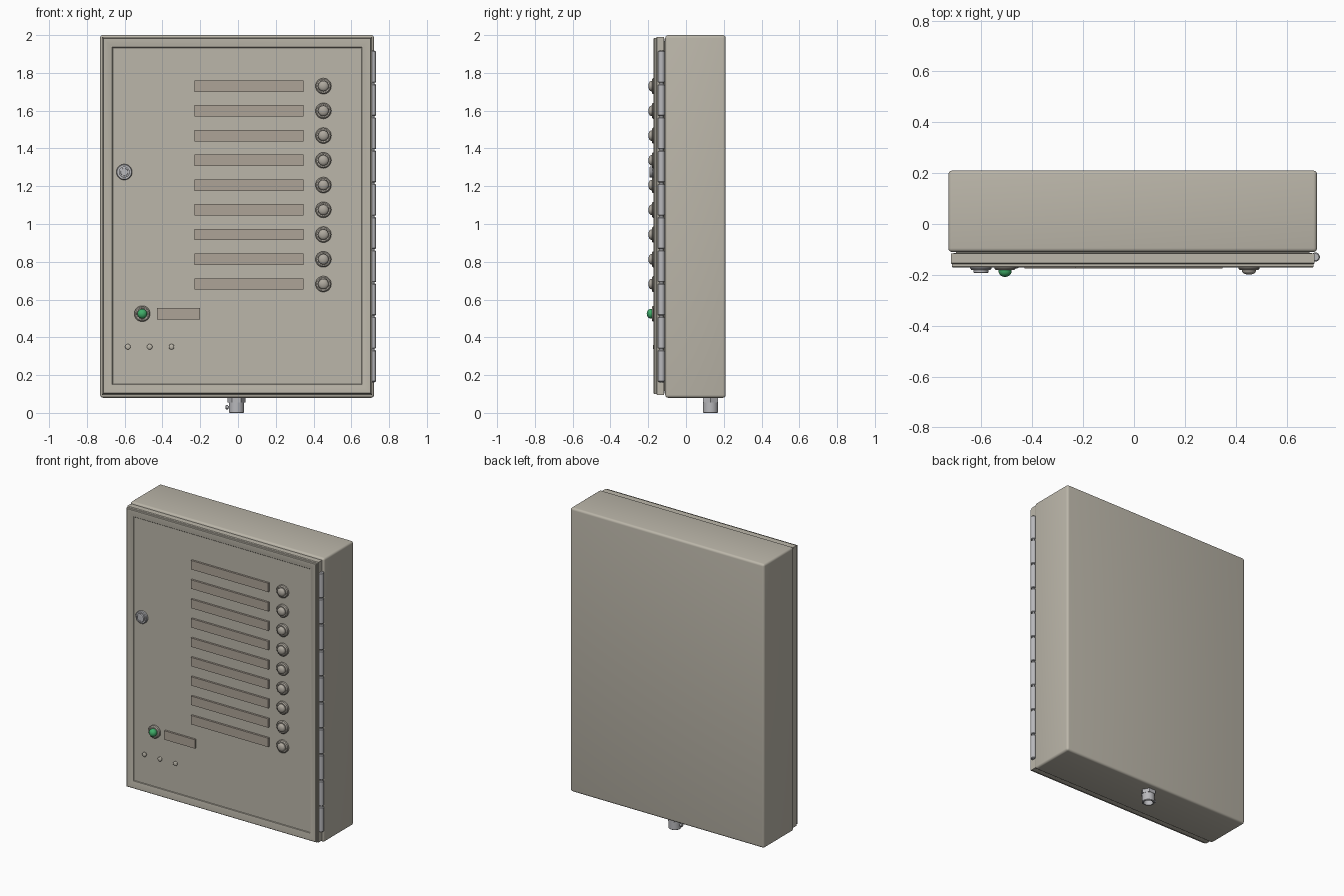
import bpy, bmesh, math
from mathutils import Matrix

if "Cube" in bpy.data.objects:
    bpy.data.objects.remove(bpy.data.objects["Cube"])


def material(name, col):
    m = bpy.data.materials.new(name)
    m.diffuse_color = (*col, 1)
    m.use_nodes = True
    m.node_tree.nodes["Principled BSDF"].inputs["Base Color"].default_value = m.diffuse_color
    return m


BEIGE = material("beige_paint", (0.50, 0.47, 0.40))
BUTTON = material("button_grey", (0.42, 0.39, 0.34))
LABEL = material("label_tan", (0.42, 0.37, 0.31))
GREEN = material("green_lamp", (0.05, 0.42, 0.14))
METAL = material("light_metal", (0.48, 0.48, 0.50))


def finish(bm, name, mat, smooth=True):
    bmesh.ops.recalc_face_normals(bm, faces=bm.faces)
    me = bpy.data.meshes.new(name)
    bm.to_mesh(me)
    bm.free()
    ob = bpy.data.objects.new(name, me)
    bpy.context.collection.objects.link(ob)
    me.materials.append(mat)
    if smooth:
        bpy.context.view_layer.objects.active = ob
        ob.select_set(True)
        bpy.ops.object.shade_smooth_by_angle(angle=math.radians(35))
        ob.select_set(False)
    return ob


def loft(bm, rings):
    # Bridge consecutive vertex rings and cap both ends
    vs = [[bm.verts.new(p) for p in r] for r in rings]
    n = len(vs[0])
    for a, b in zip(vs, vs[1:]):
        for i in range(n):
            bm.faces.new((a[i], a[(i + 1) % n], b[(i + 1) % n], b[i]))
    bm.faces.new(vs[0])
    bm.faces.new(vs[-1])


def box(name, x, y, z, mat, bevel=0.0, segs=3):
    bm = bmesh.new()
    bmesh.ops.create_cube(bm, size=1)
    for v in bm.verts:
        v.co = [a + (b - a) * (c + 0.5) for (a, b), c in zip((x, y, z), v.co)]
    if bevel:
        bmesh.ops.bevel(bm, geom=bm.edges[:], offset=bevel, segments=segs,
                        profile=0.5, affect='EDGES')
    return finish(bm, name, mat)


def turned(name, loc, profile, mat, facing='FRONT', n=32):
    # Lathe a (radius, height) profile; height points along the facing direction
    bm = bmesh.new()
    loft(bm, [[(r * math.cos(2 * math.pi * i / n), r * math.sin(2 * math.pi * i / n), h)
               for i in range(n)] for r, h in profile])
    rot = {'FRONT': Matrix.Rotation(math.pi / 2, 4, 'X'),
           'LEFT': Matrix.Rotation(-math.pi / 2, 4, 'Y'),
           'UP': Matrix.Identity(4)}[facing]
    bm.transform(Matrix.Translation(loc) @ rot)
    return finish(bm, name, mat)


def dome(r, base, height, steps=6):
    return [(r, 0)] + [(r * math.cos(t) + 0.0005, base + height * math.sin(t))
                       for t in (math.pi / 2 * i / steps for i in range(steps + 1))]


# Cabinet body
box("cabinet_body", (-0.73, 0.72), (-0.11, 0.21), (0.08, 2.0), BEIGE, 0.015, 4)

# Door: stepped edge, raised rim and slightly recessed panel
PANEL = -0.162
bm = bmesh.new()
rings = []
for inset, y in [(0.02, -0.10), (0.02, -0.114), (0.0, -0.116), (0.0, -0.154),
                 (0.005, -0.158), (0.005, -0.168), (0.009, -0.172),
                 (0.02, -0.172), (0.045, PANEL - 0.003), (0.054, PANEL - 0.003),
                 (0.057, PANEL)]:
    x0, x1, z0, z1 = -0.72 + inset, 0.71 - inset, 0.095 + inset, 1.99 - inset
    rings.append([(x0, y, z0), (x1, y, z0), (x1, y, z1), (x0, y, z1)])
loft(bm, rings)
finish(bm, "door", BEIGE)

# Piano hinge knuckles down the right edge
for i in range(10):
    z = 0.16 + i * 0.176
    turned(f"hinge_knuckle_{i + 1}", (0.713, -0.13, z),
           [(0.014, 0.004), (0.018, 0.008), (0.018, 0.168), (0.014, 0.172)],
           METAL, 'UP', 20)
turned("hinge_pin", (0.713, -0.13, 0.162), [(0.010, 0), (0.010, 1.756)], METAL, 'UP', 12)

# Nine label strips, each with a push button
FLANGE = [(0.042, 0), (0.042, 0.013), (0.036, 0.019), (0.030, 0.019), (0.029, 0.015)]
for i in range(9):
    z = 1.73 - i * 0.131
    box(f"label_strip_{i + 1}", (-0.23, 0.348), (-0.175, PANEL + 0.002),
        (z - 0.03, z + 0.03), LABEL)
    turned(f"button_ring_{i + 1}", (0.452, PANEL, z), FLANGE, BUTTON)
    turned(f"button_cap_{i + 1}", (0.452, PANEL, z), dome(0.027, 0.022, 0.015), BUTTON)

# Green indicator lamp and its label
turned("lamp_ring", (-0.507, PANEL, 0.525), FLANGE, BUTTON)
turned("lamp_lens", (-0.507, PANEL, 0.525), dome(0.025, 0.024, 0.022), GREEN)
box("lamp_label", (-0.43, -0.2), (-0.175, PANEL + 0.002), (0.495, 0.555), LABEL)

# Three small rivets
for i in range(3):
    turned(f"rivet_{i + 1}", (-0.583 + i * 0.1155, PANEL, 0.35),
           dome(0.014, 0.008, 0.005), BEIGE, n=20)

# Door lock: flange, barrel and recessed face
turned("door_lock", (-0.602, PANEL, 1.275),
       [(0.042, 0), (0.042, 0.013), (0.038, 0.018), (0.029, 0.018), (0.029, 0.029),
        (0.026, 0.031), (0.020, 0.031), (0.019, 0.027)], METAL)

# Cable fitting under the cabinet: hex nut, open sleeve and clamp screw
turned("fitting_nut", (-0.008, 0.13, 0.055), [(0.047, 0), (0.047, 0.03)], METAL, 'UP', 6)
turned("fitting_sleeve", (-0.008, 0.13, 0),
       [(0.030, 0.04), (0.030, 0), (0.037, 0), (0.040, 0.003), (0.040, 0.06)], METAL, 'UP')
turned("clamp_screw", (-0.043, 0.13, 0.03),
       [(0.006, 0), (0.006, 0.010), (0.011, 0.010), (0.011, 0.020), (0.009, 0.022)],
       METAL, 'LEFT', 16)
